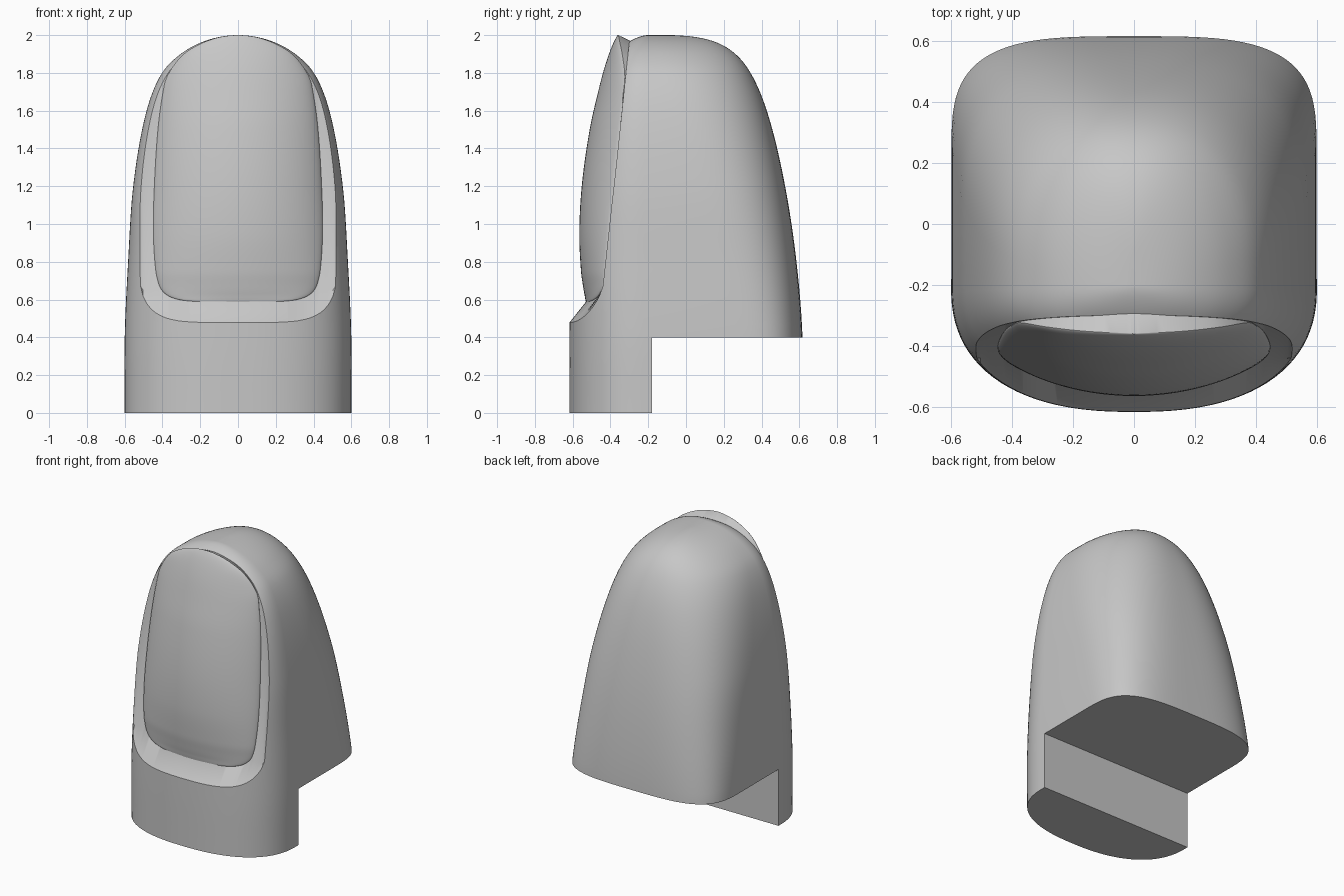
import bpy, bmesh, math

cube = bpy.data.objects.get("Cube")
if cube:
    bpy.data.objects.remove(cube)

mat = bpy.data.materials.new("plain grey")
mat.use_nodes = True
GREY = (0.57, 0.57, 0.57, 1)
mat.diffuse_color = GREY
mat.node_tree.nodes["Principled BSDF"].inputs["Base Color"].default_value = GREY


def curve(table, col, z):
    """Smooth lookup in a table keyed by height, rounded off towards the top."""
    s = math.sqrt(max(2 - z, 0))
    pts = [(math.sqrt(2 - row[0]), row[col]) for row in table]
    i = 0
    while i < len(pts) - 2 and s < pts[i + 1][0]:
        i += 1

    def slope(k):
        a, b = pts[max(k - 1, 0)], pts[min(k + 1, len(pts) - 1)]
        return (b[1] - a[1]) / (b[0] - a[0])
    (x0, y0), (x1, y1) = pts[i], pts[i + 1]
    h, t = x1 - x0, (s - x0) / (x1 - x0)
    return ((2*t**3 - 3*t*t + 1) * y0 + (t**3 - 2*t*t + t) * h * slope(i)
            + (3*t*t - 2*t**3) * y1 + (t**3 - t*t) * h * slope(i + 1))


def loft(name, rings):
    """Solid skinned over closed rings of equal length."""
    bm = bmesh.new()
    rows = [[bm.verts.new(p) for p in ring] for ring in rings]
    n = len(rows[0])
    for a, b in zip(rows, rows[1:]):
        for i in range(n):
            j = (i + 1) % n
            bm.faces.new((a[i], a[j], b[j], b[i]))
    bm.faces.new(rows[0][::-1])
    bm.faces.new(rows[-1])
    bmesh.ops.remove_doubles(bm, verts=bm.verts, dist=0.0002)
    bmesh.ops.recalc_face_normals(bm, faces=bm.faces)
    mesh = bpy.data.meshes.new(name)
    bm.to_mesh(mesh)
    bm.free()
    mesh.materials.append(mat)
    obj = bpy.data.objects.new(name, mesh)
    bpy.context.collection.objects.link(obj)
    return obj


def cut(target, name, sections):
    """Remove a solid lofted over the given sections."""
    tool = loft(name, sections)
    tool.hide_render = True
    mod = target.modifiers.new(name, "BOOLEAN")
    mod.operation, mod.solver, mod.object = "DIFFERENCE", "EXACT", tool
    bpy.context.view_layer.objects.active = target
    bpy.ops.object.modifier_apply(modifier=name)
    bpy.data.objects.remove(tool)


def smooth(obj, angle):
    bpy.ops.object.select_all(action="DESELECT")
    obj.select_set(True)
    bpy.context.view_layer.objects.active = obj
    bpy.ops.object.shade_smooth_by_angle(angle=math.radians(angle))


# Body: height, half width, front, back
BODY = [(0, .6, -.617, .617), (.4, .6, -.617, .617), (.8, .582, -.61, .585),
        (1.2, .555, -.58, .525), (1.6, .484, -.51, .428), (1.8, .402, -.44, .342),
        (1.9, .304, -.38, .262), (1.96, .198, -.31, .165), (1.99, .1, -.25, .05),
        (2, 0, -.2, -.1)]
FRONT_POWER = 2.4


def power(v, n):
    return math.copysign(abs(v) ** (2 / n), v)


def body_ring(z, steps=96):
    w, front, back = (curve(BODY, c, z) for c in (1, 2, 3))
    front_mid = max(-.2, front + .01)
    # Back corners are square low down and round near the top
    t = max(z - .4, 0) / 1.6
    back_mid = back - (.485 + .45 * t) * (back + .2)
    ring = []
    for i in range(steps):
        a = 2 * math.pi * (i + .5) / steps
        c, s = math.cos(a), math.sin(a)
        n = 3.5 - 1.4 * t if s > 0 else FRONT_POWER
        y = back_mid + (back - back_mid) * power(s, n) if s > 0 else \
            front_mid + (front_mid - front) * power(s, n)
        ring.append((w * power(c, n), y, z))
    return ring


ROWS = 56
heights = [2 - 2 * (1 - i / ROWS) ** 2 for i in range(ROWS)]
body = loft("body", [body_ring(z) for z in heights + [1.9998]])


# Recess behind the front plate; its sloping foot curves up at the corners
def recess_section(x):
    u = min(abs(x), .52)
    skin = -.2 - .417 * (1 - (u / .595) ** FRONT_POWER) ** (1 / FRONT_POWER)
    low = .478 + .22 * (1 - math.sqrt(1 - (u / .52) ** 5))
    v = min(u / .42, 1)
    high = max(.588 + .065 * v ** 6, low + .005)
    deep = -.53 + .09 * v ** 2.5
    profile = [(-.9, low - .01), (min(skin, deep - .005), low), (deep, high),
               (-.32, 1.78), (-.3, 1.965), (-.3, 2.2), (-.9, 2.2)]
    return [(x, y, z) for y, z in profile]


cut(body, "front_recess", [recess_section(.56 * i / 40) for i in range(-40, 41)])
# Step under the back
STEP = [(-.18, -.2), (-.18, .4), (.9, .4), (.9, -.2)]
cut(body, "rear_step", [[(x, y, z) for y, z in STEP] for x in (-1, 1)])
smooth(body, 30)

# Front plate: height, half width, edge depth, centre depth
PLATE = [(.586, .22, -.51, -.53), (.597, .3, -.491, -.532), (.607, .34, -.477, -.534),
         (.62, .37, -.465, -.536), (.64, .395, -.453, -.54), (.67, .415, -.443, -.545),
         (.75, .435, -.434, -.556), (.95, .448, -.412, -.565), (1.2, .443, -.385, -.552),
         (1.5, .424, -.352, -.51), (1.68, .4, -.334, -.47), (1.78, .376, -.324, -.445),
         (1.9, .287, -.338, -.408), (1.96, .186, -.35, -.384), (1.99, .094, -.356, -.368),
         (2, 0, -.358, -.36)]


def plate_ring(z, cols=40):
    w, edge, mid = (curve(PLATE, c, z) for c in (1, 2, 3))
    arc = []
    for i in range(cols + 1):
        u = math.sin(math.pi * (i / cols - .5))
        arc.append((w * u, edge + (mid - edge) * max(1 - u * u, 0) ** .75, z))
    # Back side slopes down into the body
    rear = [(x * .98, -.285, z - .035) for x, y, z in arc[::-1]]
    return arc + rear


s0 = math.sqrt(2 - PLATE[0][0])
steps = [s0 * math.cos(math.pi / 2 * i / 70) for i in range(70)]
plate = loft("front_plate", [plate_ring(2 - s * s) for s in steps] + [plate_ring(1.9999)])
smooth(plate, 35)
